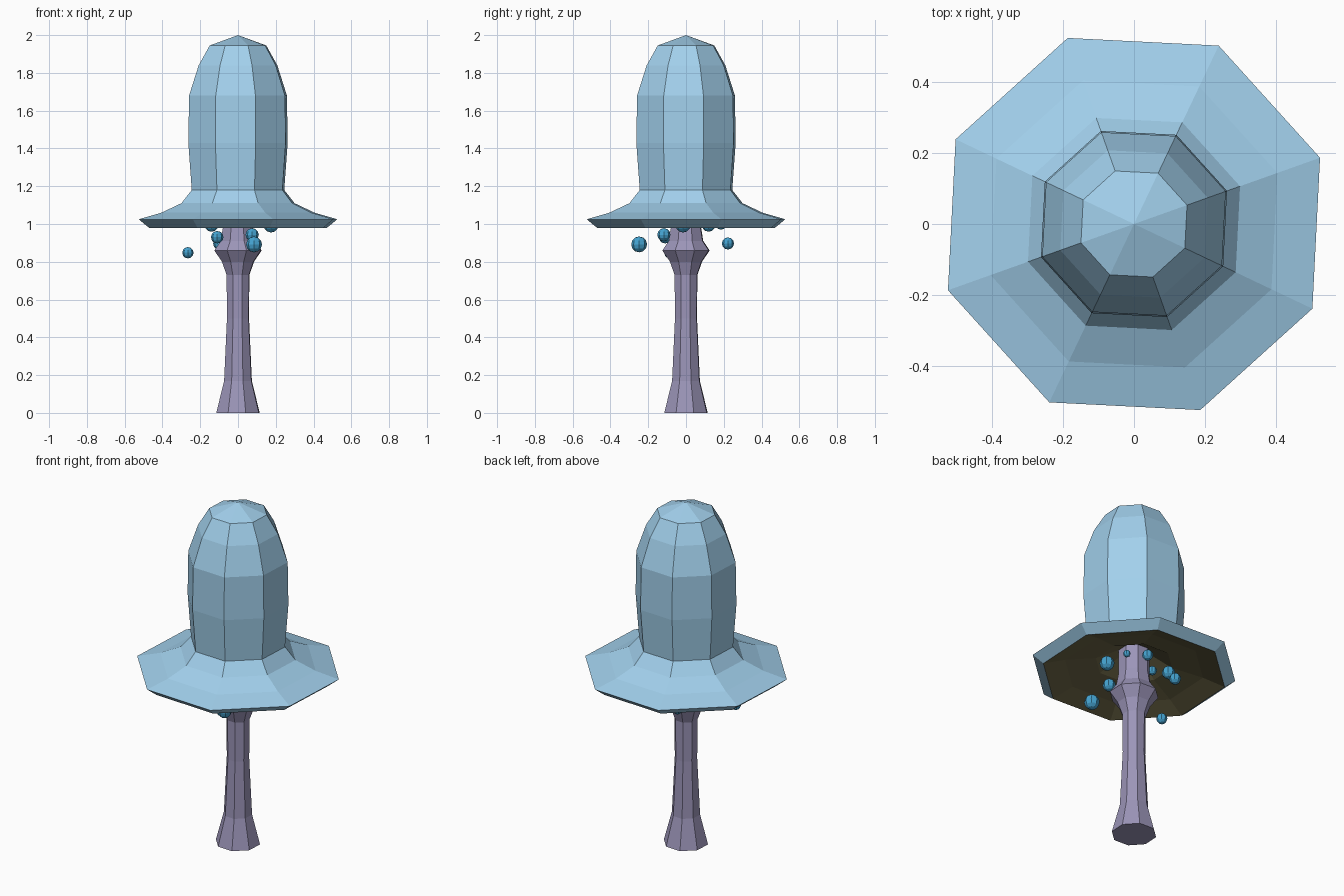
import bpy, bmesh, math

if "Cube" in bpy.data.objects:
    bpy.data.objects.remove(bpy.data.objects["Cube"])

SIDES = 8
TWIST = math.radians(19.6)


def material(name, rgb):
    m = bpy.data.materials.new(name)
    m.diffuse_color = (*rgb, 1)
    m.use_nodes = True
    m.node_tree.nodes["Principled BSDF"].inputs["Base Color"].default_value = m.diffuse_color
    return m


def finish(name, bm, mat):
    mesh = bpy.data.meshes.new(name)
    bm.to_mesh(mesh)
    bm.free()
    mesh.materials.append(mat)
    obj = bpy.data.objects.new(name, mesh)
    bpy.context.collection.objects.link(obj)
    return obj


def lathe(name, profile, mat, close_start=False, flip=False):
    """Turn (radius, z) points into an eight-sided form; radius 0 is a tip."""
    bm = bmesh.new()
    rings = []
    for r, z in profile:
        if r == 0:
            rings.append([bm.verts.new((0, 0, z))] * SIDES)
        else:
            angles = [TWIST + math.tau * i / SIDES for i in range(SIDES)]
            rings.append([bm.verts.new((r * math.cos(a), r * math.sin(a), z)) for a in angles])
    for lo, hi in zip(rings, rings[1:]):
        for i in range(SIDES):
            j = (i + 1) % SIDES
            corners = list(dict.fromkeys((lo[i], lo[j], hi[j], hi[i])))
            bm.faces.new(corners[::-1] if flip else corners)
    if close_start:
        bm.faces.new(rings[0][::-1])
    return finish(name, bm, mat)


cap_blue = material("cap_blue", (0.36, 0.63, 0.84))
gill_olive = material("gill_olive", (0.15, 0.13, 0.06))
stem_purple = material("stem_purple", (0.33, 0.30, 0.48))
bead_blue = material("bead_blue", (0.06, 0.37, 0.64))

# Tall bell cap with flared brim and bevelled lip
lathe("cap", [(0.50, 0.98), (0.558, 1.025), (0.43, 1.06), (0.318, 1.11),
              (0.26, 1.18), (0.279, 1.43), (0.275, 1.68), (0.221, 1.84),
              (0.159, 1.945), (0, 2.0)], cap_blue)

# Hollow underside of the cap
lathe("cap_underside", [(0.50, 0.98), (0.38, 1.02), (0.21, 1.055), (0.07, 1.13), (0, 1.13)],
      gill_olive, flip=True)

# Stem with flared foot and collar
lathe("stem", [(0.122, 0), (0.078, 0.17), (0.062, 0.50), (0.064, 0.73), (0.09, 0.80),
               (0.133, 0.86), (0.097, 0.91), (0.085, 0.98), (0.085, 1.13)],
      stem_purple, close_start=True)

# Beads floating beneath the brim: x, y, z, radius
beads = [(-0.265, -0.085, 0.848, 0.030), (0.085, -0.248, 0.892, 0.042),
         (0.175, -0.015, 0.995, 0.040), (-0.10, 0.222, 0.897, 0.032),
         (-0.14, 0.12, 0.995, 0.036), (0.075, -0.117, 0.943, 0.035),
         (0.06, 0.185, 1.00, 0.030), (-0.11, 0.02, 1.04, 0.025),
         (-0.11, -0.11, 0.93, 0.033), (0.10, 0.06, 1.05, 0.020)]
for n, (x, y, z, r) in enumerate(beads, 1):
    bm = bmesh.new()
    bmesh.ops.create_uvsphere(bm, u_segments=8, v_segments=6, radius=r)
    finish(f"bead_{n}", bm, bead_blue).location = (x, y, z)
